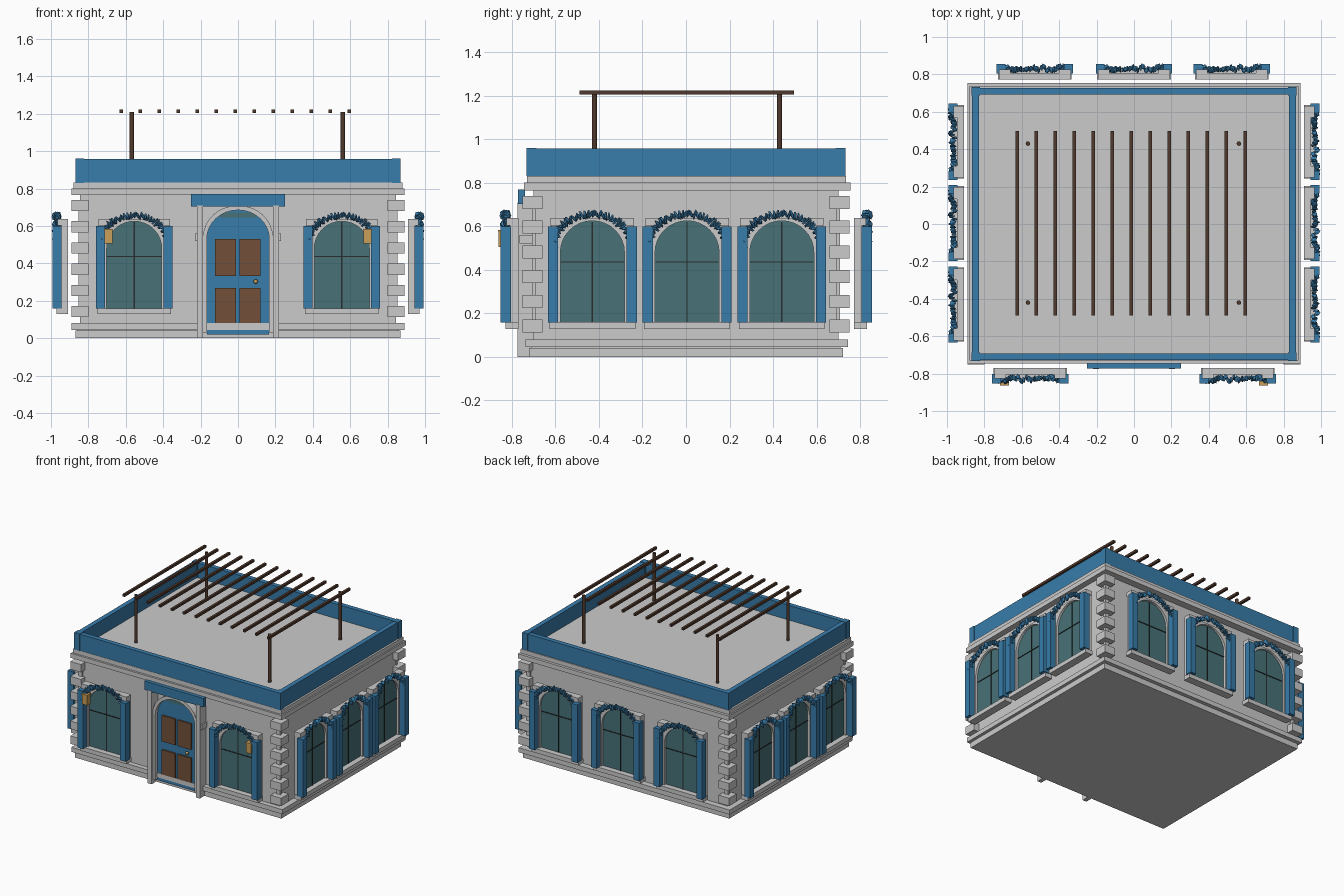
import bpy, bmesh, math, random
from mathutils import Vector, Matrix

if "Cube" in bpy.data.objects:
    bpy.data.objects.remove(bpy.data.objects["Cube"])

random.seed(4)


def mat(name, rgb):
    m = bpy.data.materials.new(name)
    m.diffuse_color = (*rgb, 1)
    m.use_nodes = True
    m.node_tree.nodes["Principled BSDF"].inputs["Base Color"].default_value = m.diffuse_color
    return m


BLUE = mat("blue_paint", (0.04, 0.2, 0.4))
GLASS = mat("window_glass", (0.065, 0.17, 0.19))
WOOD = mat("door_wood", (0.17, 0.08, 0.04))
DARK = mat("dark_timber", (0.08, 0.04, 0.025))
BLACK = mat("dark_bars", (0.02, 0.025, 0.025))
GOLD = mat("lamp_gold", (0.6, 0.35, 0.1))


def finish(name, bm, m=None):
    bmesh.ops.recalc_face_normals(bm, faces=bm.faces)
    me = bpy.data.meshes.new(name)
    bm.to_mesh(me)
    bm.free()
    if m:
        me.materials.append(m)
    ob = bpy.data.objects.new(name, me)
    bpy.context.collection.objects.link(ob)
    return ob


def add_box(bm, x0, x1, y0, y1, z0, z1):
    M = Matrix.Translation(((x0 + x1) / 2, (y0 + y1) / 2, (z0 + z1) / 2))
    bmesh.ops.create_cube(bm, size=1, matrix=M @ Matrix.Diagonal((x1 - x0, y1 - y0, z1 - z0, 1)))


def boxes(name, dims, m=None):
    bm = bmesh.new()
    for d in dims:
        add_box(bm, *d)
    return finish(name, bm, m)


def prism(name, pts, y0, y1, m=None):
    """Extrude an x-z outline from y0 to y1."""
    bm = bmesh.new()
    f = bm.faces.new([bm.verts.new((x, y0, z)) for x, z in pts])
    ext = bmesh.ops.extrude_face_region(bm, geom=[f])["geom"]
    bmesh.ops.translate(bm, vec=(0, y1 - y0, 0), verts=[v for v in ext if isinstance(v, bmesh.types.BMVert)])
    return finish(name, bm, m)


def arch(w, base, spring, top, n=16):
    """Open outline: left foot, over the arch, right foot."""
    a = [math.pi * (1 - i / n) for i in range(n + 1)]
    return [(-w, base)] + [(w * math.cos(t), spring + (top - spring) * math.sin(t)) for t in a] + [(w, base)]


# Main building: walls, plinth, cornice, roof
boxes("walls", [(-.845, .845, -.70, .70, .03, .80)])
boxes("plinth", [(-.87, .87, -.72, .72, 0, .042)])
boxes("plinth_band", [(-.89, .89, -.737, .745, .045, .08), (-.86, .86, -.71, .71, .04, .046)])
boxes("cornice", [(-.89, .89, -.745, .755, .765, .80), (-.88, .88, -.73, .735, .798, .832)])
boxes("roof", [(-.84, .84, -.70, .70, .82, .845)])

# Blue parapet with corner posts
boxes("parapet", [(-.865, .865, s * .71 - .018, s * .71 + .018, .83, .957) for s in (-1, 1)]
      + [(s * .848 - .018, s * .848 + .018, -.71, .71, .83, .957) for s in (-1, 1)], BLUE)
boxes("parapet_corners", [(sx * .847 - .023, sx * .847 + .023, sy * .709 - .023, sy * .709 + .023, .83, .96)
                          for sx in (-1, 1) for sy in (-1, 1)], BLUE)

# Corner quoins, alternating bold and recessed courses
big, small = [], []
for sx in (-1, 1):
    for sy in (-1, 1):
        for i in range(6):
            z = .112 + i * .1135
            big.append((*sorted((sx * .80, sx * .89)), *sorted((sy * .66, sy * .75)), z, z + .06))
            if i < 5:
                small.append((*sorted((sx * .82, sx * .852)), *sorted((sy * .69, sy * .708)), z + .06, z + .1135))
boxes("quoin_blocks", big)
boxes("quoin_joints", small)

# Door: surround, leaf, panels, transom, knob
outer, inner = arch(.187, .03, .54, .71), arch(.167, .03, .53, .685)
prism("door_arch", outer + inner[::-1], -.76, -.69)
prism("door_leaf", arch(.167, .02, .53, .685), -.73, -.69, BLUE)
boxes("door_transom", [(-.10, .10, -.735, -.70, .645, .672)], GLASS)
boxes("door_panels", [(x, x + .113, -.742, -.70, z0, z1) for x in (-.124, .008)
                      for z0, z1 in ((.08, .268), (.332, .53))], WOOD)
boxes("door_posts", [(*sorted((s * .187, s * .22)), -.775, -.70, .0, .71) for s in (-1, 1)])
boxes("door_brackets", [(*sorted((s * .218, s * .23)), -.765, -.69, .52, .56) for s in (-1, 1)])
bm = bmesh.new()
bmesh.ops.create_uvsphere(bm, u_segments=12, v_segments=8, radius=.012, matrix=Matrix.Translation((.095, -.75, .303)))
finish("door_knob", bm, GOLD)
boxes("sign_board", [(-.25, .25, -.772, -.74, .703, .77)], BLUE)

# One window, facing -y, back plane on y = 0
win = []
rim = [(.19, .15), (.19, .635), (-.19, .635), (-.19, .15)]
win.append(prism("window_frame", rim + arch(.147, .15, .48, .625), -.035, 0))
win.append(prism("window_glass", arch(.15, .15, .48, .628), -.018, -.006, GLASS))
win.append(boxes("window_bars", [(-.003, .003, -.022, -.014, .16, .62), (-.145, .145, -.022, -.014, .433, .439)], BLACK))
win.append(boxes("window_sill", [(-.197, .197, -.06, 0, .128, .16)]))
win.append(boxes("window_lintel_ends", [(*sorted((s * .13, s * .192)), -.055, 0, .603, .637) for s in (-1, 1)]))
win.append(boxes("window_pilasters", [(*sorted((s * .157, s * .204)), -.083, -.033, .158, .60) for s in (-1, 1)], BLUE))

# Jagged garland over the window arch
bm = bmesh.new()
N = 42
for i in range(N):
    t = math.pi * i / (N - 1)
    c = Vector((.182 * math.cos(t), -.06 + random.uniform(-.01, .01), .495 + .162 * math.sin(t)))
    r = bmesh.ops.create_icosphere(bm, subdivisions=1, radius=1)["verts"]
    S = Matrix.Diagonal((.021, .017, .008, 1))
    R = Matrix.Rotation(-t + random.uniform(-.6, .6), 4, 'Y')
    for v in r:
        v.co = Matrix.Translation(c) @ R @ S @ (v.co * random.uniform(.6, 1.35))
win.append(finish("window_garland", bm, BLUE))

# Place the windows around all four walls
spots = [(x, -.77, 0) for x in (-.555, .555)]
spots += [(x, .772, 180) for x in (-.53, 0, .523)]
for y in (-.43, .005, .44):
    spots += [(.91, y, 90), (-.91, y, -90)]
for x, y, a in spots:
    M = Matrix.Translation((x, y, 0)) @ Matrix.Rotation(math.radians(a), 4, 'Z')
    for part in win:
        ob = part.copy()
        ob.matrix_world = M
        bpy.context.collection.objects.link(ob)
for part in win:
    bpy.data.objects.remove(part)

# Wall lanterns beside the front windows
boxes("lanterns", [(s * .692 - .022, s * .692 + .022, -.862, -.82, .505, .575) for s in (-1, 1)], GOLD)
boxes("lantern_caps", [(s * .692 - .025, s * .692 + .025, -.864, -.82, .575, .583) for s in (-1, 1)], GOLD)

# Rooftop pergola
bm = bmesh.new()
for x in (-.567, .561):
    for y in (-.42, .43):
        bmesh.ops.create_cone(bm, cap_ends=True, segments=16, radius1=.012, radius2=.012, depth=.37,
                              matrix=Matrix.Translation((x, y, 1.025)))
finish("pergola_posts", bm, DARK)
boxes("pergola_slats", [(-.624 + i * .1015 - .009, -.624 + i * .1015 + .009, -.488, .497, 1.205, 1.223)
                        for i in range(13)], DARK)
